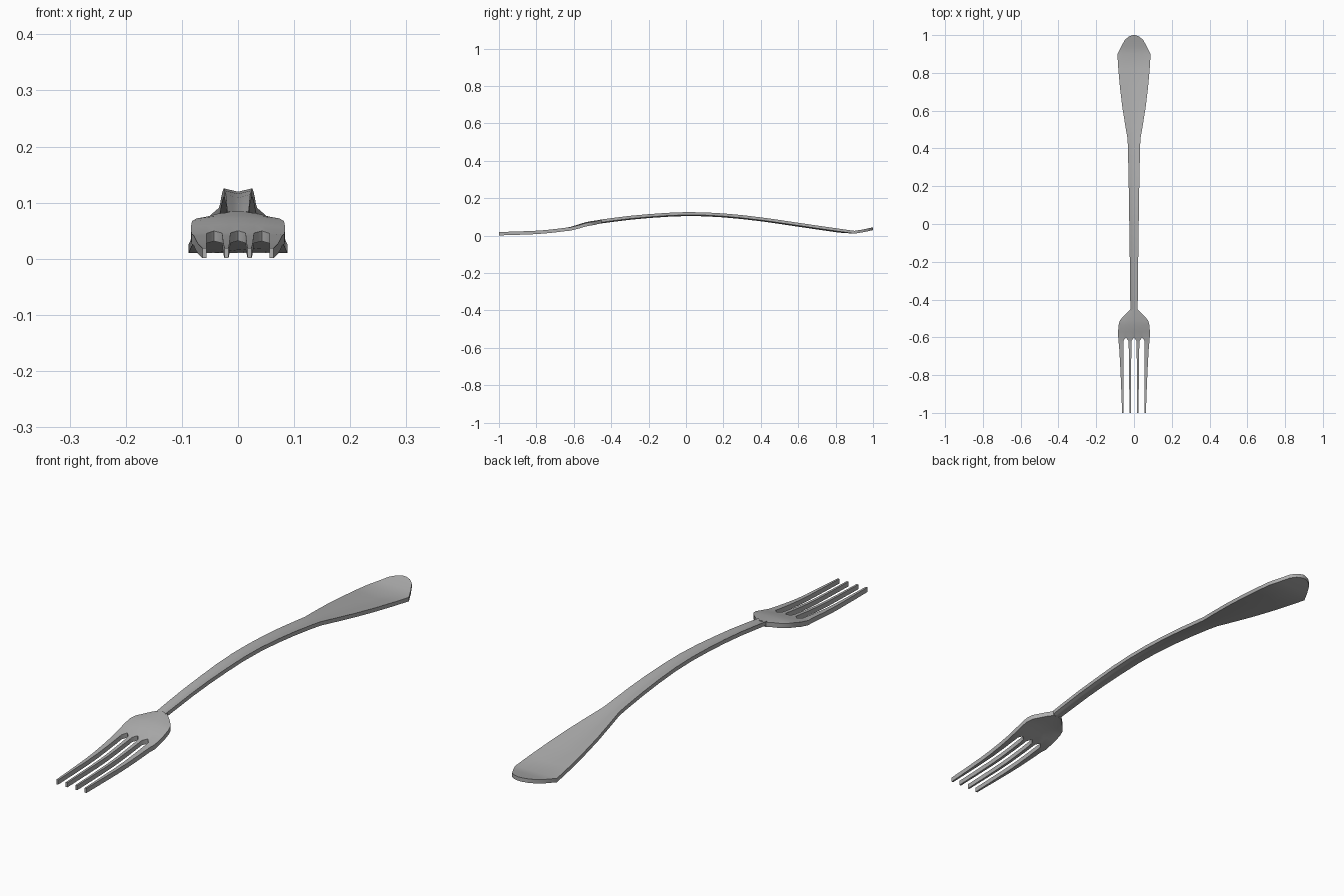
import bpy, bmesh, math

if "Cube" in bpy.data.objects:
    bpy.data.objects.remove(bpy.data.objects["Cube"])

steel = bpy.data.materials.new("grey_steel")
steel.diffuse_color = (0.42, 0.42, 0.42, 1)
steel.use_nodes = True
steel.node_tree.nodes["Principled BSDF"].inputs["Base Color"].default_value = steel.diffuse_color


def interp(table, y):
    """Smooth (Catmull-Rom style) lookup in a sorted (y, value) table."""
    n = len(table)
    for i in range(n - 1):
        (y0, v0), (y1, v1) = table[i], table[i + 1]
        if y <= y1 or i == n - 2:
            def slope(k):
                a, b = table[max(k - 1, 0)], table[min(k + 1, n - 1)]
                return (b[1] - a[1]) / (b[0] - a[0])
            h = y1 - y0
            t = min(max((y - y0) / h, 0), 1)
            return ((2*t**3 - 3*t**2 + 1) * v0 + (t**3 - 2*t**2 + t) * h * slope(i)
                    + (3*t**2 - 2*t**3) * v1 + (t**3 - t**2) * h * slope(i + 1))


# Side profile: height of the centre line along the fork
PROFILE = [(-1, 0.010), (-0.8, 0.017), (-0.7, 0.026), (-0.61, 0.039), (-0.54, 0.062),
           (-0.45, 0.076), (-0.25, 0.100), (0, 0.115), (0.2, 0.108), (0.4, 0.087),
           (0.6, 0.058), (0.8, 0.029), (0.87, 0.020), (0.9, 0.018), (0.94, 0.024), (1, 0.037)]


def slab(name, rows, thick, keep=lambda r, c: True):
    """Thick sheet from rows of (x, y, z) points; keep() chooses the cells."""
    bm = bmesh.new()
    top = [[bm.verts.new((x, y, z + thick / 2)) for x, y, z in r] for r in rows]
    low = [[bm.verts.new((x, y, z - thick / 2)) for x, y, z in r] for r in rows]
    twin = {t: l for tr, lr in zip(top, low) for t, l in zip(tr, lr)}
    for r in range(len(rows) - 1):
        for c in range(len(rows[0]) - 1):
            if keep(r, c):
                q = [top[r][c], top[r][c + 1], top[r + 1][c + 1], top[r + 1][c]]
                bm.faces.new(q)
                bm.faces.new([twin[v] for v in reversed(q)])
    tops = set(twin)
    for e in [e for e in bm.edges if e.is_boundary and e.verts[0] in tops]:
        a, b = e.verts
        bm.faces.new([a, b, twin[b], twin[a]])
    bmesh.ops.delete(bm, geom=[v for v in bm.verts if not v.link_faces], context='VERTS')
    bmesh.ops.recalc_face_normals(bm, faces=bm.faces)
    me = bpy.data.meshes.new(name)
    bm.to_mesh(me)
    bm.free()
    ob = bpy.data.objects.new(name, me)
    bpy.context.collection.objects.link(ob)
    me.materials.append(steel)
    bpy.ops.object.select_all(action='DESELECT')
    ob.select_set(True)
    bpy.context.view_layer.objects.active = ob
    bpy.ops.object.shade_smooth_by_angle(angle=math.radians(40))
    return ob


# Handle: slim shank widening to a rounded spatula end, slightly dished along the middle
OUTLINE = [(-0.46, 0.019), (-0.4, 0.02), (-0.3, 0.021), (-0.2, 0.022), (-0.1, 0.024),
           (0, 0.025), (0.1, 0.026), (0.2, 0.028), (0.3, 0.030), (0.4, 0.032),
           (0.45, 0.034), (0.52, 0.046), (0.62, 0.062), (0.72, 0.074), (0.82, 0.083),
           (0.9, 0.088), (0.94, 0.068), (0.975, 0.048), (0.992, 0.028), (1, 0.006)]
handle_rows = []
for y, w in OUTLINE:
    z = interp(PROFILE, y)
    dish = 0.003 if y < 0.85 else 0
    handle_rows.append([(s * w, y, z + dish * (abs(s) * 2 - 1)) for s in (-1, -0.5, 0, 0.5, 1)])
slab("handle", handle_rows, 0.015)

# Head and tines: one sheet, columns are tine edges plus the middle of each gap
ROOT = [0, 0.013, 0.029, 0.043, 0.056, 0.083]
TIP = [0, 0.017, 0.024, 0.04, 0.056, 0.063]
HEAD = [(-0.452, 0.019), (-0.468, 0.035), (-0.488, 0.056), (-0.51, 0.074),
        (-0.535, 0.082), (-0.57, 0.084), (-0.602, 0.083)]
TINES = [(-0.64, 0.18), (-0.7, 0.36), (-0.76, 0.52), (-0.82, 0.66), (-0.91, 0.84), (-1, 1)]


def mirrored(half):
    return [(-x, y, z) for x, y, z in reversed(half[1:])] + half


head_rows = []
for y, w in HEAD:
    half = []
    for c, x in enumerate(ROOT):
        yy = y
        if y < -0.6 and c not in (0, 3):      # rounded gap ends
            yy -= 0.016
        u = x / 0.083
        drop = 0.005 * u * u * (1 if -0.6 < y < -0.48 else 0.4)
        half.append((u * w, yy, interp(PROFILE, yy) - drop))
    head_rows.append(mirrored(half))
for y, t in TINES:
    head_rows.append(mirrored([(a + (b - a) * t, y, interp(PROFILE, y))
                               for a, b in zip(ROOT, TIP)]))

# Cells left of each column index; tines are the cells that are not gaps
TINE_CELLS = {0, 3, 6, 9}
slab("head_and_tines", head_rows, 0.018,
     lambda r, c: r < len(HEAD) - 1 or c in TINE_CELLS)
